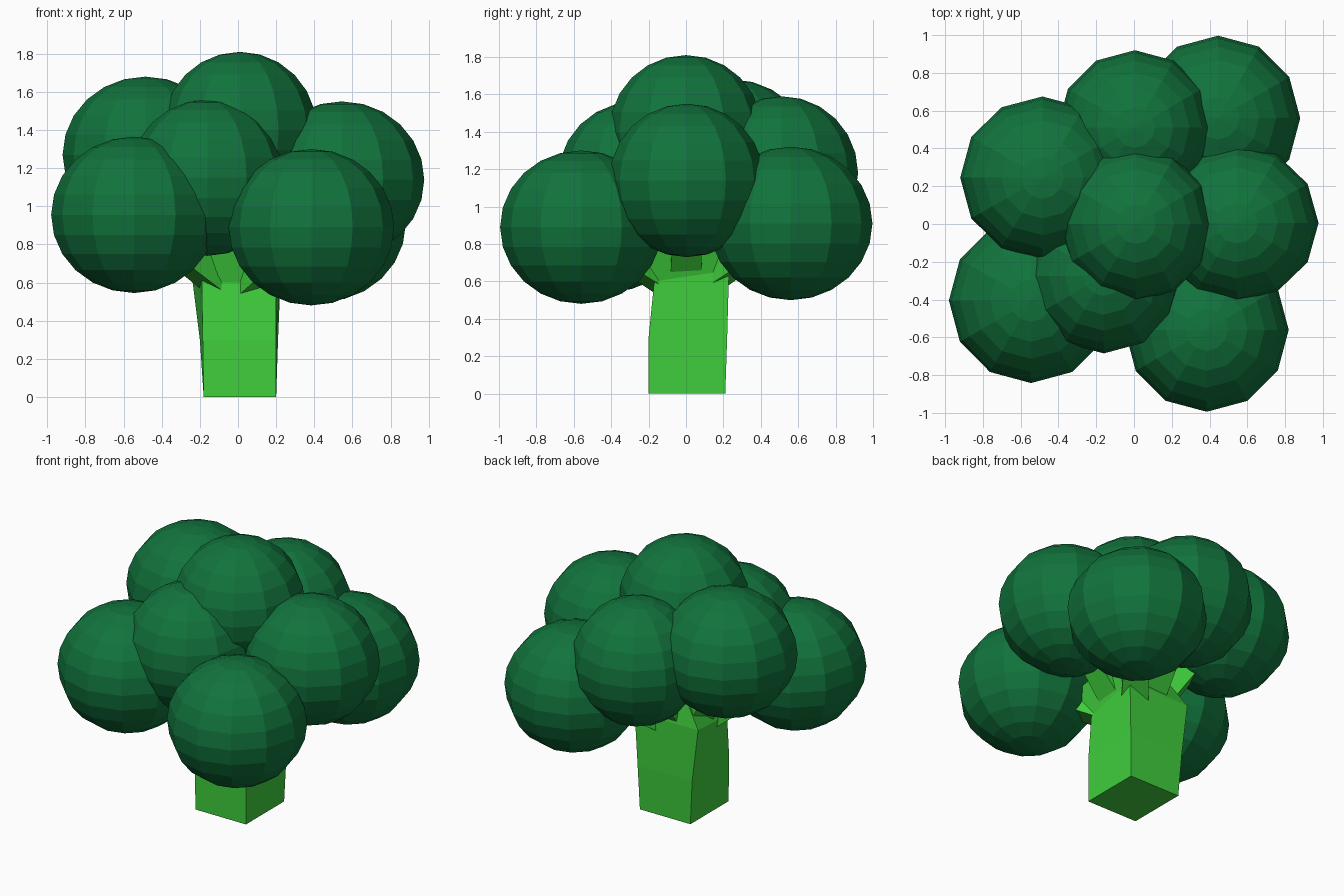
import bpy, bmesh
from mathutils import Vector

if "Cube" in bpy.data.objects:
    bpy.data.objects.remove(bpy.data.objects["Cube"])


def material(name, rgb):
    m = bpy.data.materials.new(name)
    m.diffuse_color = (*rgb, 1)
    m.use_nodes = True
    m.node_tree.nodes["Principled BSDF"].inputs["Base Color"].default_value = m.diffuse_color
    return m


stem_green = material("light stem green", (0.05, 0.62, 0.046))
leaf_green = material("dark floret green", (0.0056, 0.171, 0.045))


def finish(bm, name, mat):
    bmesh.ops.recalc_face_normals(bm, faces=bm.faces)
    me = bpy.data.meshes.new(name)
    bm.to_mesh(me)
    bm.free()
    me.materials.append(mat)
    ob = bpy.data.objects.new(name, me)
    bpy.context.collection.objects.link(ob)
    return ob


def loft(name, rings):
    """Join four-cornered rings into a closed flat-faced solid."""
    bm = bmesh.new()
    vs = [[bm.verts.new(p) for p in ring] for ring in rings]
    for a, b in zip(vs, vs[1:]):
        for i in range(4):
            j = (i + 1) % 4
            bm.faces.new((a[i], a[j], b[j], b[i]))
    bm.faces.new(vs[0])
    bm.faces.new(vs[-1])
    return finish(bm, name, stem_green)


# Florets: centre and radii, 12 x 12 faceted balls
florets = [
    ((0.01, 0.0, 1.40), (0.405, 0.41, 0.41)),
    ((0.545, 0.005, 1.14), (0.432, 0.415, 0.41)),
    ((0.005, 0.51, 1.18), (0.41, 0.41, 0.41)),
    ((-0.485, 0.245, 1.27), (0.435, 0.43, 0.41)),
    ((0.445, 0.56, 0.91), (0.435, 0.437, 0.41)),
    ((-0.545, -0.405, 0.955), (0.435, 0.437, 0.41)),
    ((-0.16, -0.275, 1.15), (0.41, 0.41, 0.41)),
    ((0.385, -0.56, 0.89), (0.434, 0.434, 0.41)),
]
for n, (c, r) in enumerate(florets, 1):
    bm = bmesh.new()
    bmesh.ops.create_uvsphere(bm, u_segments=12, v_segments=12, radius=1)
    bmesh.ops.scale(bm, vec=r, verts=bm.verts)
    bmesh.ops.translate(bm, vec=c, verts=bm.verts)
    finish(bm, f"floret_{n}", leaf_green)

# Stem: four corners per ring, slightly bent and widening into the crown
loft("stem", [
    [(-0.18, -0.20, 0), (0.20, -0.20, 0), (0.20, 0.21, 0), (-0.18, 0.21, 0)],
    [(-0.185, -0.20, 0.3), (0.20, -0.20, 0.3), (0.21, 0.22, 0.3), (-0.20, 0.22, 0.3)],
    [(-0.19, -0.17, 0.6), (0.20, -0.17, 0.6), (0.225, 0.23, 0.66), (-0.245, 0.22, 0.66)],
    [(-0.15, -0.21, 0.76), (0.27, -0.24, 0.78), (0.27, 0.27, 0.84), (-0.10, 0.16, 0.84)],
])

# Branches: tapered square stalks from the stem into each floret
for n, (c, r) in enumerate(florets, 1):
    start, end = Vector((c[0] * 0.1, c[1] * 0.1, 0.6)), Vector(c)
    d = (end - start).normalized()
    side = d.cross(Vector((0, 0, 1)))
    side = side.normalized() if side.length > 0.1 else Vector((1, 0, 0))
    up = side.cross(d)
    rings = []
    for p, h in ((start, 0.09), (end, 0.06)):
        rings.append([p + side * h * a + up * h * b
                      for a, b in ((-1, -1), (1, -1), (1, 1), (-1, 1))])
    loft(f"branch_{n}", rings)
